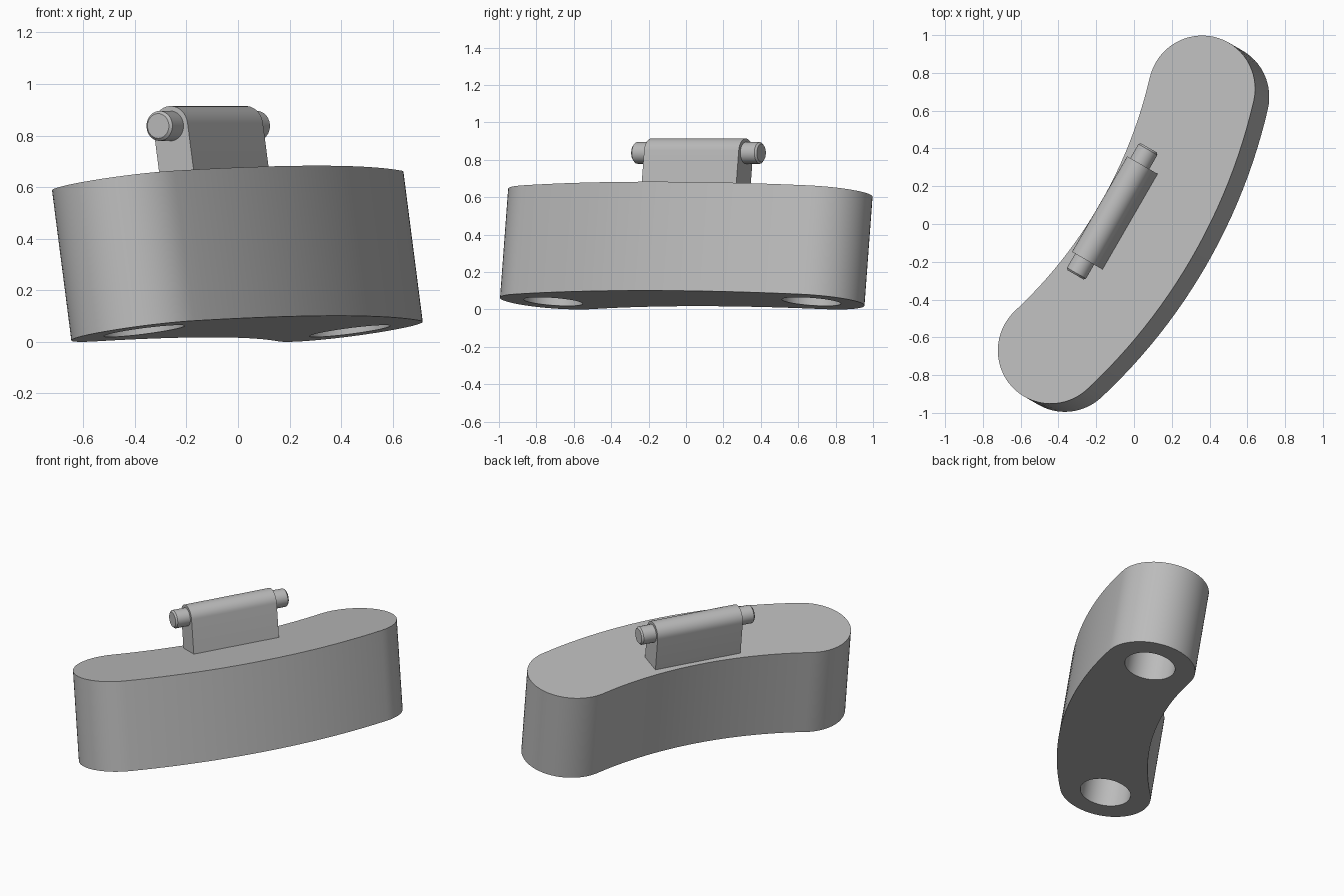
import bpy
import bmesh
from math import sin, cos, asin, pi, radians
from mathutils import Matrix

cube = bpy.data.objects.get("Cube")
if cube:
    bpy.data.objects.remove(cube, do_unlink=True)

grey = bpy.data.materials.new("plain grey")
grey.use_nodes = True
COLOUR = (0.5, 0.5, 0.5, 1)
grey.diffuse_color = COLOUR
grey.node_tree.nodes["Principled BSDF"].inputs["Base Color"].default_value = COLOUR

# Shared frame: x runs along the body, z is the tilted extrusion axis
FRAME = (Matrix.Translation((0.035, -0.02, 0.042))
         @ Matrix.Rotation(radians(60), 4, "Z")
         @ Matrix.Rotation(radians(-8.45), 4, "X"))

HALF, CAP, SAG, HEIGHT = 0.797, 0.285, 0.12, 0.588
PIN_Y, PIN_Z = 0.055, 0.812


def arc(cx, cy, r, start, end, steps):
    """Points on an arc, leaving out the last one."""
    angles = [start + (end - start) * i / steps for i in range(steps)]
    return [(cx + r * cos(a), cy + r * sin(a)) for a in angles]


def prism(name, points, low, high, local=Matrix()):
    """Extrude a closed 2D outline from low to high along local z."""
    bm = bmesh.new()
    base = bm.faces.new([bm.verts.new((x, y, low)) for x, y in points])
    top = bmesh.ops.extrude_face_region(bm, geom=[base])["geom"]
    verts = [v for v in top if isinstance(v, bmesh.types.BMVert)]
    bmesh.ops.translate(bm, verts=verts, vec=(0, 0, high - low))
    bmesh.ops.recalc_face_normals(bm, faces=bm.faces)
    mesh = bpy.data.meshes.new(name)
    bm.to_mesh(mesh)
    bm.free()
    mesh.materials.append(grey)
    obj = bpy.data.objects.new(name, mesh)
    bpy.context.collection.objects.link(obj)
    obj.matrix_world = FRAME @ local
    return obj


def activate(obj):
    bpy.ops.object.select_all(action="DESELECT")
    obj.select_set(True)
    bpy.context.view_layer.objects.active = obj


def smooth(obj):
    activate(obj)
    bpy.ops.object.shade_smooth_by_angle(angle=radians(30))


# Curved body with round ends
bend = (HALF ** 2 + SAG ** 2) / (2 * SAG)
t = asin(HALF / bend)
cy = bend - SAG
outline = (arc(0, cy, bend + CAP, -pi / 2 - t, -pi / 2 + t, 24)
           + arc(HALF, 0, CAP, -pi / 2 + t, pi / 2 + t, 32)
           + arc(0, cy, bend - CAP, -pi / 2 + t, -pi / 2 - t, 24)
           + arc(-HALF, 0, CAP, pi / 2 - t, 3 * pi / 2 - t, 32))
body = prism("body", outline, 0, HEIGHT)

# Round sockets in the underside
for side in (-1, 1):
    cutter = prism("socket_cutter", arc(side * HALF, 0, 0.158, 0, 2 * pi, 48), -0.1, 0.42)
    cutter.hide_render = True
    cut = body.modifiers.new("socket", "BOOLEAN")
    cut.operation, cut.solver, cut.object = "DIFFERENCE", "EXACT", cutter
    activate(body)
    bpy.ops.object.modifier_apply(modifier=cut.name)
    bpy.data.objects.remove(cutter, do_unlink=True)
smooth(body)

# Sideways frame: outline x -> body y, outline y -> body z, extrusion -> body x
SIDEWAYS = Matrix(((0, 0, 1, 0), (1, 0, 0, PIN_Y), (0, 1, 0, PIN_Z), (0, 0, 0, 1)))

# Upright lug with rounded top
R = 0.077
foot = HEIGHT - PIN_Z - 0.005
profile = arc(0, 0, R, 0, pi, 24) + [(-R, 0), (-R, foot), (R, foot)]
smooth(prism("hinge_lug", profile, -0.292, 0.292, SIDEWAYS))

# Pin through the lug, with chamfered ends
pin = prism("hinge_pin", arc(0, 0, 0.058, 0, 2 * pi, 40), -0.388, 0.388, SIDEWAYS)
bevel = pin.modifiers.new("chamfer", "BEVEL")
bevel.width, bevel.segments = 0.01, 1
bevel.limit_method, bevel.angle_limit = "ANGLE", radians(60)
activate(pin)
bpy.ops.object.modifier_apply(modifier=bevel.name)
smooth(pin)
